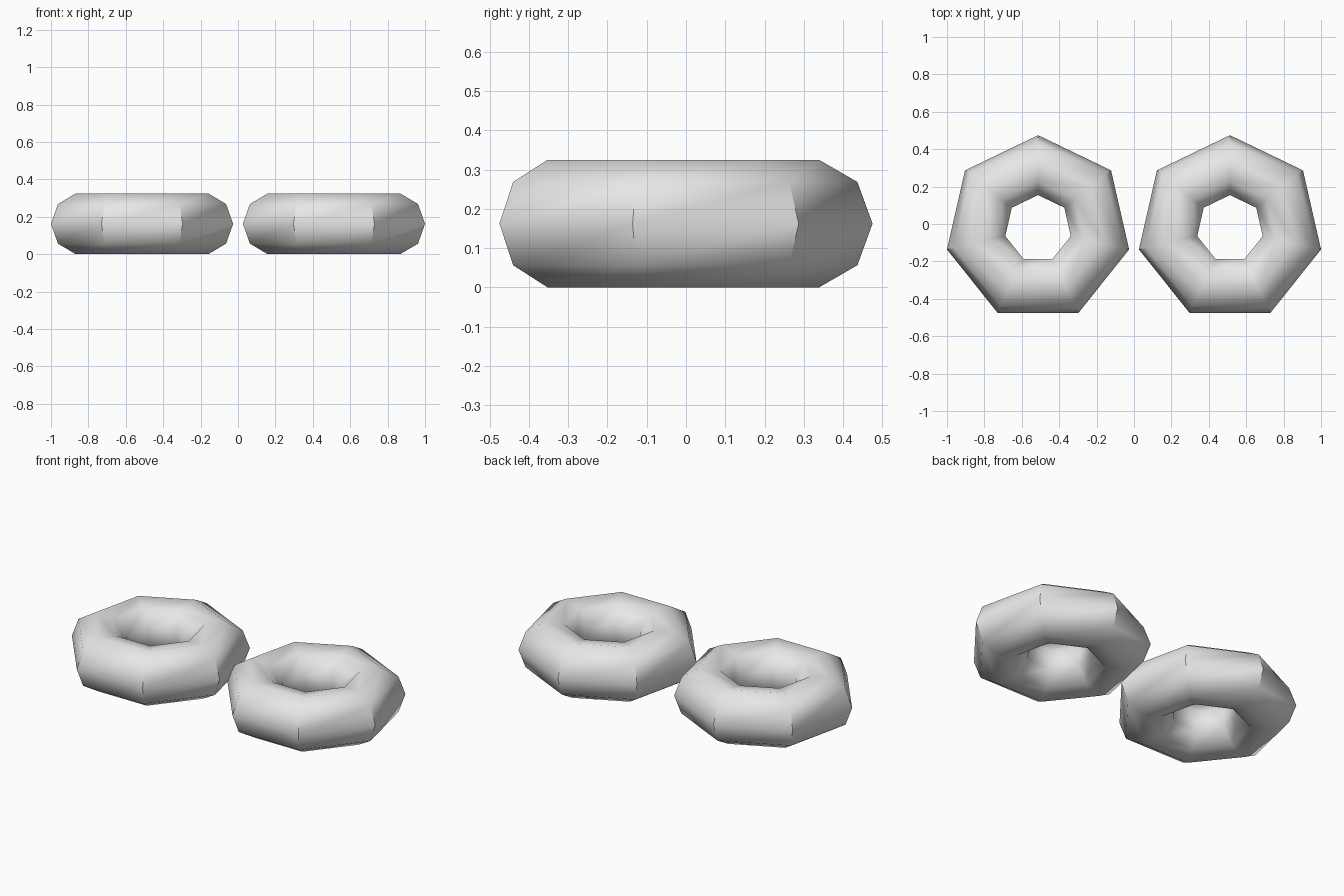
import bpy
import math

cube = bpy.data.objects.get("Cube")
if cube:
    bpy.data.objects.remove(cube, do_unlink=True)

# Single plain grey
GREY = (0.8, 0.8, 0.8, 1.0)
grey = bpy.data.materials.new("plain_grey")
grey.use_nodes = True
grey.diffuse_color = GREY
grey.node_tree.nodes["Principled BSDF"].inputs["Base Color"].default_value = GREY

SIDES, TUBE_SIDES = 7, 9
RING_RADIUS, TUBE_RADIUS = 0.3345, 0.165
OUTER = RING_RADIUS + TUBE_RADIUS

# Place the rings so they span two units, are centred in depth and rest on the floor
centre_x = 1 - OUTER * math.sin(3 * math.pi / SIDES)
centre_y = -OUTER * (1 - math.cos(math.pi / SIDES)) / 2
centre_z = TUBE_RADIUS * math.sin(math.radians(80))


def add_ring(name, x):
    """Seven-sided ring with one corner pointing to the back."""
    bpy.ops.mesh.primitive_torus_add(
        major_segments=SIDES, minor_segments=TUBE_SIDES,
        major_radius=RING_RADIUS, minor_radius=TUBE_RADIUS,
        location=(x, centre_y, centre_z), rotation=(0, 0, math.pi / 2))
    ring = bpy.context.object
    ring.name = name
    ring.data.materials.append(grey)
    # Round around the tube, crisp at the mitred corners
    bpy.ops.object.shade_smooth_by_angle(angle=math.radians(45))


add_ring("left_ring", centre_x)
add_ring("right_ring", -centre_x)
